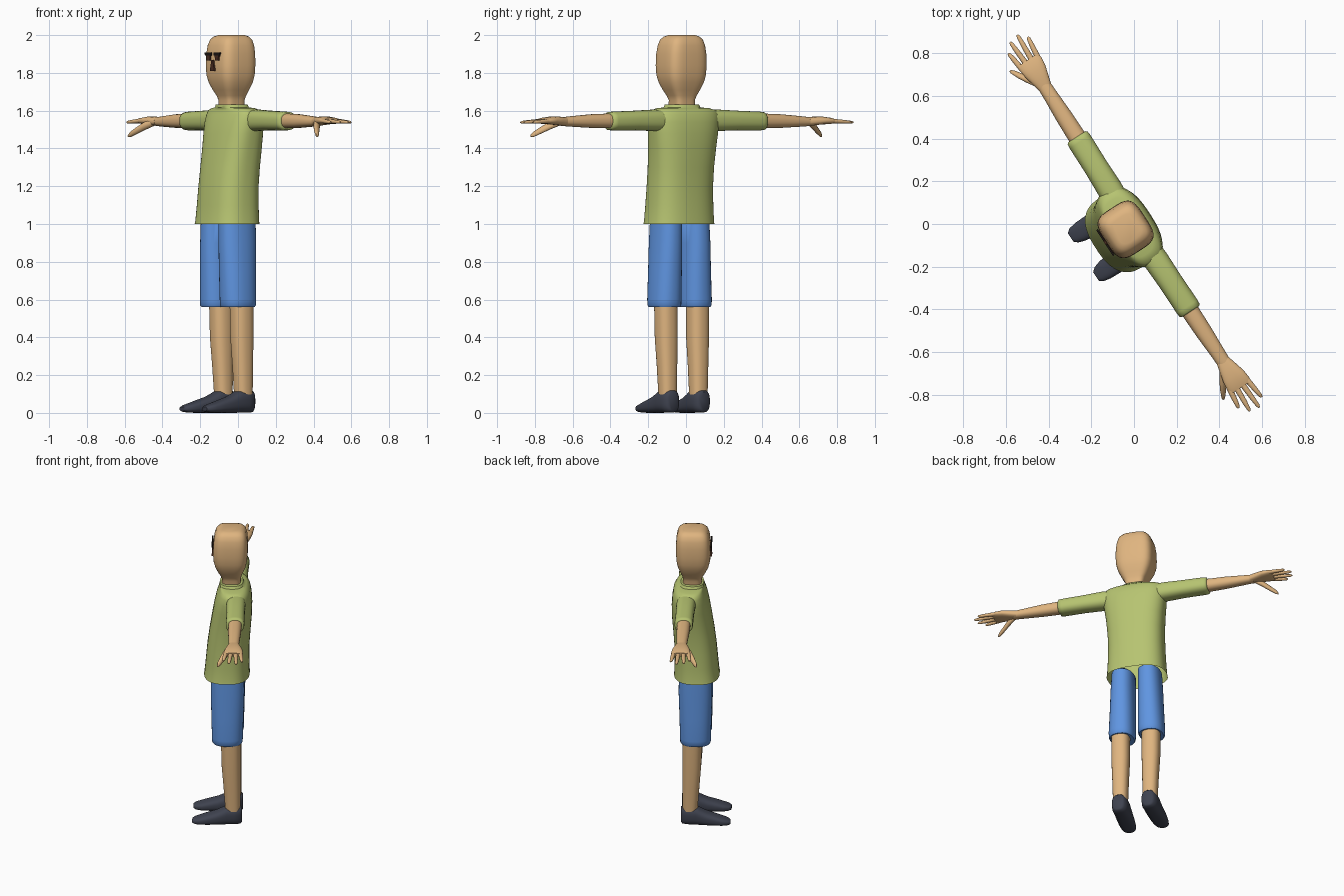
import bpy, bmesh, math
from mathutils import Matrix

TURN = Matrix.Rotation(math.radians(-57), 4, 'Z')   # the figure is turned to its right


def material(name, rgb):
    m = bpy.data.materials.new(name)
    m.diffuse_color = (*rgb, 1)
    return m


SKIN = material("skin tan", (0.74, 0.46, 0.215))
SHIRT = material("shirt green", (0.47, 0.55, 0.165))
BLUE = material("shorts blue", (0.115, 0.30, 0.75))
SHOE = material("shoe slate", (0.05, 0.056, 0.08))
DARK = material("feature dark", (0.012, 0.008, 0.007))
BROWN = material("feature brown", (0.07, 0.025, 0.015))


def finish(name, bm, mat, angle=50):
    bmesh.ops.recalc_face_normals(bm, faces=bm.faces[:])
    bm.transform(TURN)
    me = bpy.data.meshes.new(name)
    bm.to_mesh(me)
    bm.free()
    me.materials.append(mat)
    ob = bpy.data.objects.new(name, me)
    bpy.context.collection.objects.link(ob)
    bpy.ops.object.select_all(action='DESELECT')
    ob.select_set(True)
    bpy.context.view_layer.objects.active = ob
    bpy.ops.object.shade_smooth_by_angle(angle=math.radians(angle))
    return ob


def loft(name, axis, rings, mat, power=2.0, side=1, sides=32, cap_start=True):
    """Skin superellipse rings (t, u, v, radius_u, radius_v) along an axis."""
    bm = bmesh.new()
    loops = []
    for t, u, v, ru, rv in rings:
        loop = []
        for i in range(sides):
            a = math.tau * (i + 0.5) / sides
            c, s = math.cos(a), math.sin(a)
            p = u + ru * math.copysign(abs(c) ** (2 / power), c)
            q = v + rv * math.copysign(abs(s) ** (2 / power), s)
            x, y, z = {'x': (t, p, q), 'y': (p, t, q), 'z': (p, q, t)}[axis]
            loop.append(bm.verts.new((x * side, y, z)))
        loops.append(loop)
    for a, b in zip(loops, loops[1:]):
        for i in range(sides):
            j = (i + 1) % sides
            bm.faces.new((a[i], a[j], b[j], b[i]))
    if cap_start:
        bm.faces.new(loops[0])
    bm.faces.new(loops[-1])
    return finish(name, bm, mat)


def plate(name, outline, y, mat):
    """Thin face detail from an x-z outline."""
    bm = bmesh.new()
    f = bm.faces.new([bm.verts.new((x, y, z)) for x, z in outline])
    r = bmesh.ops.extrude_face_region(bm, geom=[f])
    for v in r["geom"]:
        if isinstance(v, bmesh.types.BMVert):
            v.co.y += 0.009
    return finish(name, bm, mat, 20)


# head and neck
loft("head", 'z', [
    (1.59, 0, -.041, .062, .060), (1.655, 0, -.041, .060, .058),
    (1.68, 0, -.042, .070, .066), (1.71, 0, -.045, .088, .080),
    (1.75, 0, -.046, .107, .097), (1.79, 0, -.047, .117, .106),
    (1.84, 0, -.047, .120, .109), (1.90, 0, -.046, .118, .108),
    (1.945, 0, -.045, .111, .103), (1.975, 0, -.044, .100, .094),
    (1.992, 0, -.043, .084, .079), (2.0, 0, -.042, .062, .058)],
    SKIN, power=3.8, sides=40)

# face: brows, eyes and nose
for s, label in ((-1, "right"), (1, "left")):
    plate(label + "_brow", [(s * .012, 1.892), (s * .07, 1.892), (s * .072, 1.908), (s * .012, 1.908)],
          -.164, DARK)
    plate(label + "_eye", [(s * .026, 1.865), (s * .054, 1.865), (s * .060, 1.892), (s * .022, 1.892)],
          -.162, BROWN)
plate("nose", [(-.022, 1.81), (.022, 1.81), (.007, 1.868), (-.007, 1.868)], -.164, BROWN)

# shirt body, open at the hem
loft("shirt", 'z', [
    (1.0, 0, -.069, .190, .143), (1.015, 0, -.068, .187, .141), (1.1, 0, -.065, .182, .136),
    (1.2, 0, -.060, .178, .132), (1.3, 0, -.050, .179, .129), (1.4, 0, -.038, .186, .125),
    (1.48, 0, -.030, .196, .119), (1.54, 0, -.025, .203, .110), (1.58, 0, -.022, .202, .099),
    (1.602, 0, -.024, .190, .088), (1.613, 0, -.030, .150, .081), (1.617, 0, -.038, .098, .077),
    (1.632, 0, -.040, .090, .072), (1.632, 0, -.041, .070, .062)],
    SHIRT, power=2.6, sides=48, cap_start=False)

for s, label in ((-1, "right"), (1, "left")):
    # shorts leg, calf and shoe
    loft(label + "_shorts_leg", 'z', [
        (1.03, .084, -.062, .050, .085), (1.015, .086, -.062, .070, .104), (.9, .089, -.062, .074, .105),
        (.75, .092, -.063, .078, .101), (.60, .096, -.063, .082, .097), (.57, .096, -.063, .081, .096),
        (.56, .096, -.063, .074, .089)], BLUE, power=2.3, side=s)
    loft(label + "_calf", 'z', [
        (.60, .1, -.043, .058, .061), (.40, .099, -.040, .057, .059),
        (.25, .098, -.034, .051, .053), (.09, .097, -.029, .046, .047)], SKIN, power=2.4, side=s)
    loft(label + "_shoe", 'y', [
        (.028, .097, .062, .028, .050), (.018, .097, .061, .042, .058), (-.02, .097, .061, .052, .060),
        (-.065, .098, .061, .053, .060), (-.09, .099, .053, .053, .053), (-.13, .101, .043, .053, .043),
        (-.18, .104, .035, .052, .035), (-.23, .106, .027, .048, .026), (-.265, .108, .023, .039, .019),
        (-.283, .109, .021, .024, .011)], SHOE, power=2.7, side=s)

    # sleeve and forearm
    loft(label + "_sleeve", 'x', [
        (.13, -.008, 1.548, .058, .054), (.20, -.006, 1.549, .060, .057), (.32, -.004, 1.548, .057, .052),
        (.46, -.002, 1.545, .058, .050), (.482, -.002, 1.545, .056, .048), (.488, -.002, 1.545, .048, .040)],
        SHIRT, power=2.5, side=s)
    loft(label + "_forearm", 'x', [
        (.45, -.002, 1.546, .043, .040), (.60, -.001, 1.545, .040, .036),
        (.72, 0, 1.543, .034, .028), (.785, 0, 1.542, .032, .023)], SKIN, power=2.3, side=s)

    # palm, fingers and thumb
    loft(label + "_palm", 'x', [
        (.765, 0, 1.542, .033, .023), (.80, .001, 1.545, .042, .023), (.85, .002, 1.548, .055, .021),
        (.895, .002, 1.546, .060, .017), (.915, .002, 1.545, .054, .012)], SKIN, power=2.6, side=s)
    fingers = (("index", -.044, -.058, .99), ("middle", -.014, -.022, 1.03),
               ("ring", .016, .024, 1.04), ("little", .045, .060, 1.005))
    for finger, y0, y1, tip in fingers:
        rings = []
        for k, r in ((0, .014), (.3, .0135), (.65, .012), (.93, .009), (1, .004)):
            rings.append((.885 + (tip - .885) * k, y0 + (y1 - y0) * k, 1.546 - .008 * k, r, r * .85))
        loft(f"{label}_{finger}_finger", 'x', rings, SKIN, side=s, sides=12)
    loft(label + "_thumb", 'x', [
        (.79, -.018, 1.538, .018, .018), (.83, -.042, 1.522, .021, .021), (.87, -.068, 1.497, .017, .018),
        (.905, -.088, 1.475, .012, .014), (.918, -.095, 1.466, .005, .006)], SKIN, side=s, sides=16)
